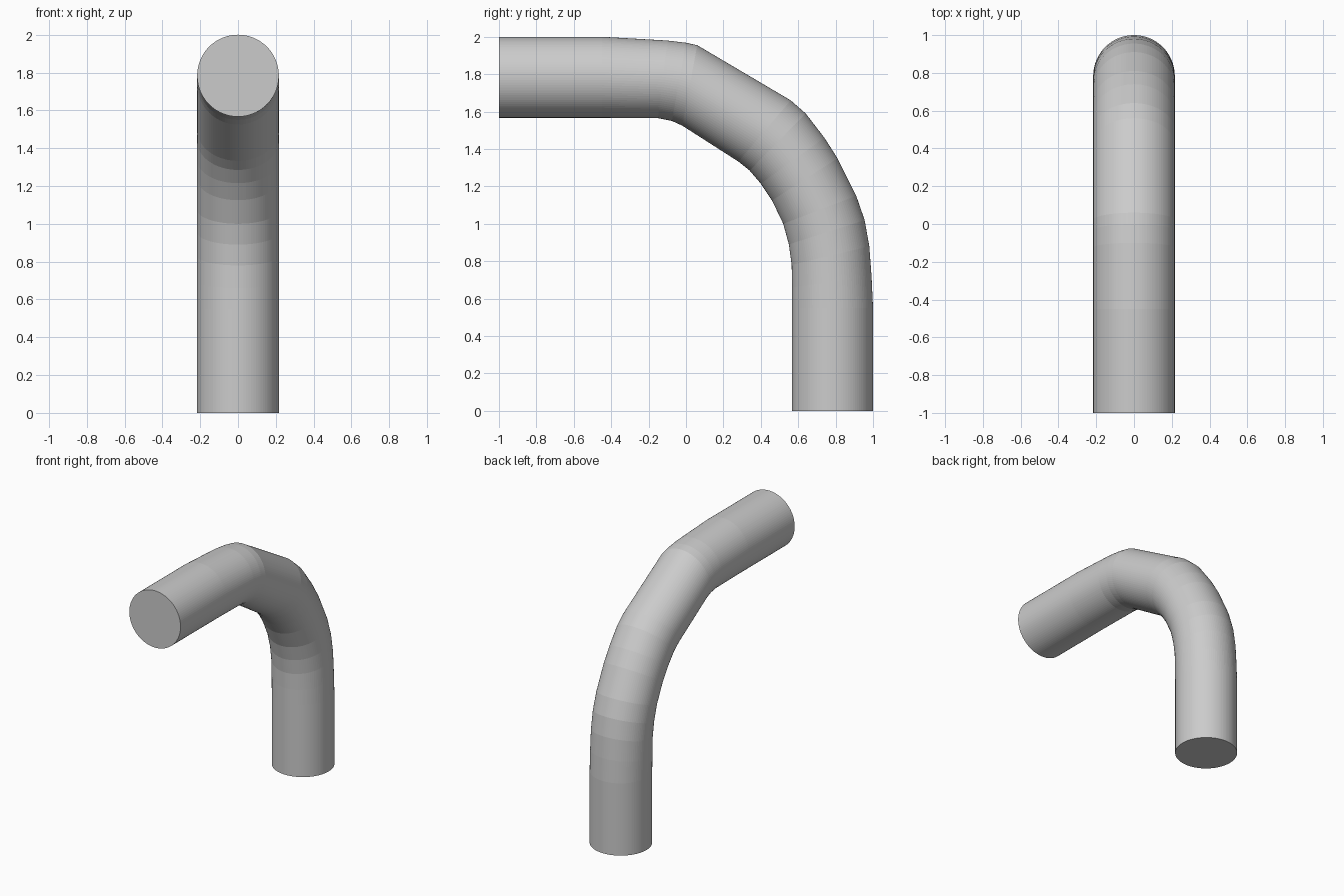
import bpy, bmesh
from math import cos, sin, tau
from mathutils import Vector

if "Cube" in bpy.data.objects:
    bpy.data.objects.remove(bpy.data.objects["Cube"])

SIDES = 96
RADIUS = 0.216

# Cross-sections along the bend: outer (y, z) and inner (y, z) edge
SECTIONS = [
    (-1.00, 2.000, -1.00, 1.567),
    (-0.45, 2.000, -0.45, 1.567),
    (-0.10, 1.980, -0.15, 1.565),
    (0.00, 1.968, -0.075, 1.550),
    (0.06, 1.955, -0.02, 1.525),
    (0.56, 1.660, 0.28, 1.333),
    (0.64, 1.590, 0.34, 1.285),
    (0.74, 1.460, 0.40, 1.215),
    (0.81, 1.350, 0.46, 1.125),
    (0.91, 1.150, 0.52, 1.000),
    (0.955, 1.020, 0.55, 0.890),
    (0.98, 0.880, 0.565, 0.780),
    (0.992, 0.720, 0.567, 0.660),
    (1.00, 0.550, 0.567, 0.550),
    (1.00, 0.000, 0.567, 0.000),
]


def add_ring(bm, oy, oz, iy, iz):
    outer, inner = Vector((0, oy, oz)), Vector((0, iy, iz))
    centre, axis = (outer + inner) / 2, (outer - inner) / 2
    side = Vector((RADIUS, 0, 0))
    return [bm.verts.new(centre + side * cos(tau * i / SIDES) + axis * sin(tau * i / SIDES))
            for i in range(SIDES)]


# Bent pipe: rings bridged lengthwise, both ends capped
bm = bmesh.new()
rings = [add_ring(bm, *s) for s in SECTIONS]
for a, b in zip(rings, rings[1:]):
    for i in range(SIDES):
        j = (i + 1) % SIDES
        bm.faces.new((a[i], a[j], b[j], b[i]))
bm.faces.new(rings[0])
bm.faces.new(rings[-1])
bmesh.ops.recalc_face_normals(bm, faces=bm.faces[:])

mesh = bpy.data.meshes.new("bent_pipe")
bm.to_mesh(mesh)
bm.free()
pipe = bpy.data.objects.new("bent_pipe", mesh)
bpy.context.collection.objects.link(pipe)
